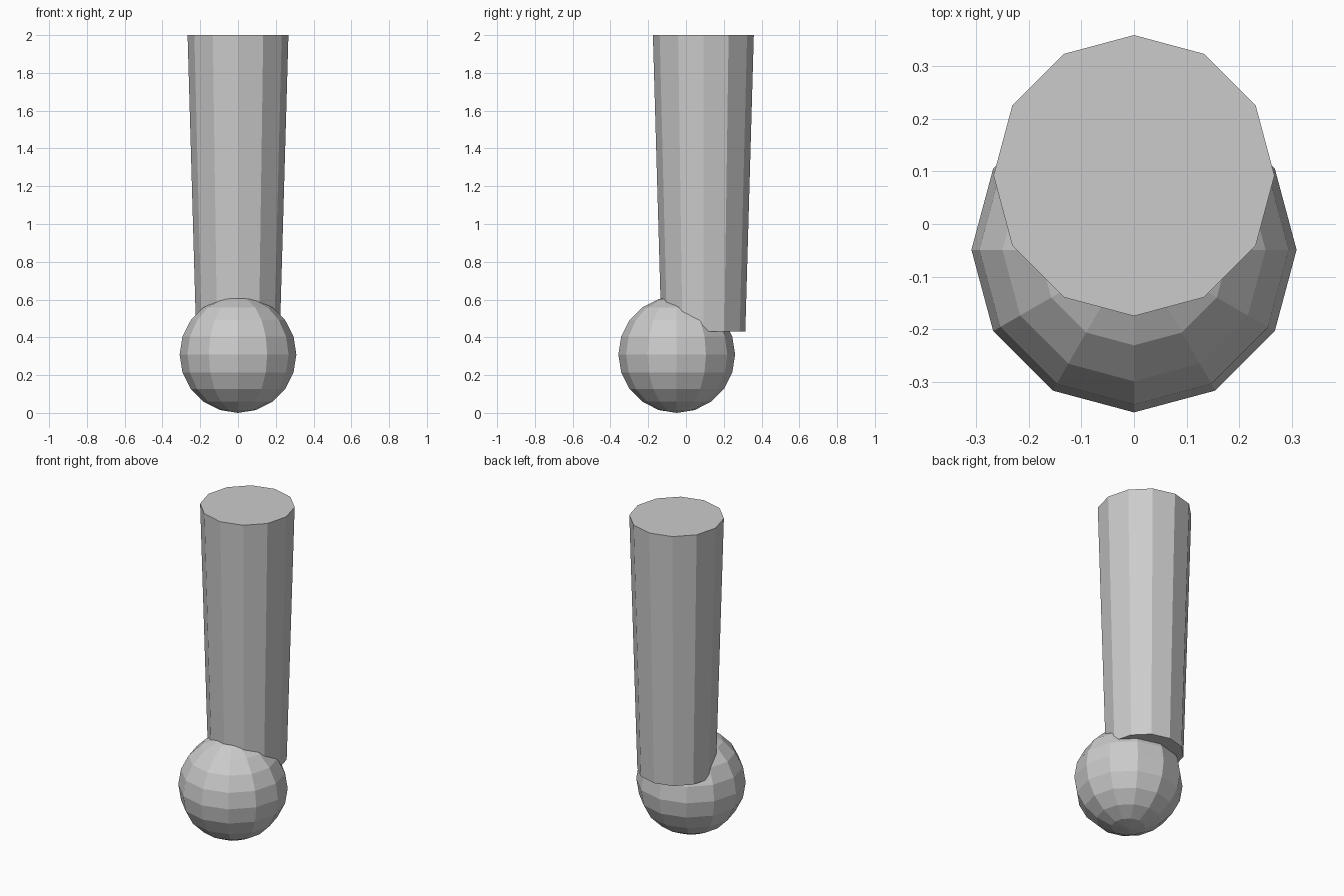
import bpy
import bmesh
import math
from mathutils import Matrix

cube = bpy.data.objects.get("Cube")
if cube:
    bpy.data.objects.remove(cube, do_unlink=True)

# Plain grey for every part
grey = bpy.data.materials.new("light_grey")
grey.use_nodes = True
colour = (0.6, 0.6, 0.6, 1.0)
grey.diffuse_color = colour
grey.node_tree.nodes["Principled BSDF"].inputs["Base Color"].default_value = colour

SIDES = 12


def make_part(name, bm, location):
    mesh = bpy.data.meshes.new(name)
    bmesh.ops.recalc_face_normals(bm, faces=bm.faces)
    bm.to_mesh(mesh)
    bm.free()
    mesh.materials.append(grey)
    part = bpy.data.objects.new(name, mesh)
    part.location = location
    bpy.context.collection.objects.link(part)
    return part


# Ball at the foot
radius = 0.309
bm = bmesh.new()
bmesh.ops.create_uvsphere(bm, u_segments=SIDES, v_segments=10, radius=radius)
make_part("ball", bm, (0, -0.049, radius))

# Tapered shaft, widening upwards and set behind the ball's centre
bottom, top = 0.43, 2.0
bm = bmesh.new()
bmesh.ops.create_cone(bm, cap_ends=True, segments=SIDES, radius1=0.222,
                      radius2=0.267, depth=top - bottom)
make_part("shaft", bm, (0, 0.092, (bottom + top) / 2))
